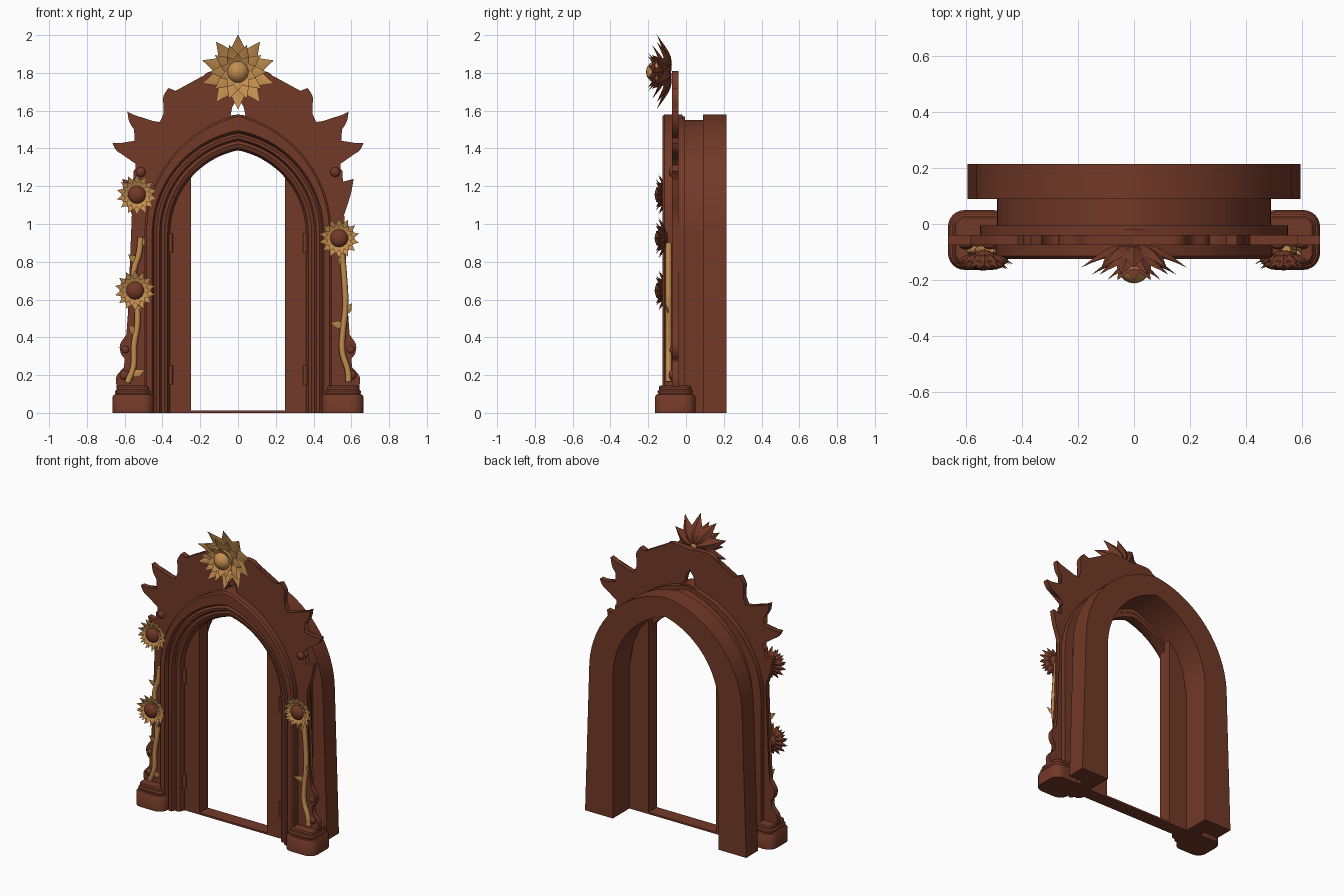
import bpy, bmesh, math
from mathutils import Vector

if "Cube" in bpy.data.objects:
    bpy.data.objects.remove(bpy.data.objects["Cube"])


def material(name, rgb):
    m = bpy.data.materials.new(name)
    m.diffuse_color = (*rgb, 1)
    m.use_nodes = True
    m.node_tree.nodes["Principled BSDF"].inputs["Base Color"].default_value = m.diffuse_color
    return m


BROWN = material("red_brown_wood", (0.17, 0.041, 0.021))
GOLD = material("golden_wood", (0.55, 0.27, 0.08))


def finish(name, bm, mats=(BROWN,), mirror=False, angle=35):
    bmesh.ops.recalc_face_normals(bm, faces=bm.faces)
    me = bpy.data.meshes.new(name)
    bm.to_mesh(me)
    bm.free()
    for m in mats:
        me.materials.append(m)
    ob = bpy.data.objects.new(name, me)
    bpy.context.collection.objects.link(ob)
    bpy.ops.object.select_all(action='DESELECT')
    bpy.context.view_layer.objects.active = ob
    ob.select_set(True)
    bpy.ops.object.shade_smooth_by_angle(angle=math.radians(angle))
    if mirror:
        md = ob.modifiers.new("mirror", 'MIRROR')
        md.use_mirror_merge = False
    return ob


def arch_line(w, apex, foot, spring=0.95, n=18):
    """Pointed arch: legs of half width w (plus foot at the floor) and two arcs."""
    h = apex - spring
    r = (w * w + h * h) / (2 * w)
    c = w - r
    end = math.acos(-c / r)
    half = [(w + foot, 0.0)]
    half += [(c + r * math.cos(end * i / n), spring + r * math.sin(end * i / n)) for i in range(n)]
    return half + [(0.0, apex)] + [(-x, z) for x, z in reversed(half)]


def arch(name, profile):
    """Closed profile of (half width, apex height, y, foot) swept along the arch."""
    bm = bmesh.new()
    rings = [[bm.verts.new((x, y, z)) for x, z in arch_line(w, a, f)] for w, a, y, f in profile]
    for k, ra in enumerate(rings):
        rb = rings[(k + 1) % len(rings)]
        for i in range(len(ra) - 1):
            bm.faces.new((ra[i], ra[i + 1], rb[i + 1], rb[i]))
    for e in (0, -1):
        bm.faces.new([r[e] for r in rings])
    return finish(name, bm, angle=28)


def prism(name, pts, y0, y1):
    bm = bmesh.new()
    a = [bm.verts.new((x, y0, z)) for x, z in pts]
    b = [bm.verts.new((x, y1, z)) for x, z in pts]
    n = len(pts)
    for i in range(n):
        bm.faces.new((a[i], a[(i + 1) % n], b[(i + 1) % n], b[i]))
    caps = [bm.faces.new(a), bm.faces.new(b)]
    bmesh.ops.triangulate(bm, faces=caps, ngon_method='EAR_CLIP')
    return finish(name, bm, mirror=True)


def smooth_outline(pts, steps=4):
    """Hermite smoothing that keeps sharp turns as corners."""
    p = [Vector(q) for q in pts]
    n = len(p)
    tang = []
    for i in range(n):
        d0, d1 = p[i] - p[i - 1], p[(i + 1) % n] - p[i]
        sharp = d0.angle(d1) > math.radians(72)
        tang.append(Vector((0, 0)) if sharp else (d0.normalized() + d1.normalized()).normalized())
    out = []
    for i in range(n):
        a, b = p[i], p[(i + 1) % n]
        ln = (b - a).length
        for s in range(steps):
            t = s / steps
            q = (a * (2 * t**3 - 3 * t**2 + 1) + tang[i] * ln * (t**3 - 2 * t**2 + t)
                 + b * (3 * t**2 - 2 * t**3) + tang[(i + 1) % n] * ln * (t**3 - t**2))
            out.append((max(q.x, 0), q.y))
    return out


# Arched frame, back to front
arch("back_frame", [(.565, 1.58, .09, .03), (.565, 1.58, .215, .03), (.39, 1.45, .215, 0), (.39, 1.45, .09, 0)])
arch("frame_neck", [(.49, 1.55, -.01, 0), (.49, 1.55, .095, 0), (.39, 1.45, .095, 0), (.39, 1.45, -.01, 0)])
arch("backing_board", [(.55, 1.57, -.04, 0), (.55, 1.57, -.005, 0), (.38, 1.42, -.005, 0), (.38, 1.42, -.04, 0)])
arch("front_moulding", [(.495, 1.58, -.02, 0), (.495, 1.58, -.115, 0), (.485, 1.57, -.125, 0),
                        (.455, 1.495, -.125, 0), (.445, 1.48, -.10, 0), (.432, 1.468, -.112, 0),
                        (.415, 1.45, -.108, 0), (.405, 1.44, -.085, 0), (.39, 1.425, -.09, 0),
                        (.372, 1.402, -.08, 0), (.36, 1.39, -.055, 0), (.36, 1.39, -.005, 0)])

# Inner jamb panels, hinges and threshold
prism("jamb_panel", [(.25, 0), (.39, 0), (.39, .95), (.36, 1.12), (.31, 1.225), (.25, 1.30)], -.05, .04)
bm = bmesh.new()
bmesh.ops.create_cube(bm, size=1)
for v in bm.verts:
    v.co = (v.co.x * .56, v.co.y * .09 - .005, (v.co.z + .5) * .012)
finish("threshold", bm)
bm = bmesh.new()
for z in (.2, .9):
    r = bmesh.ops.create_cone(bm, cap_ends=True, segments=12, radius1=.012, radius2=.012, depth=.1)
    bmesh.ops.translate(bm, verts=r["verts"], vec=(.357, -.055, z))
finish("hinge", bm, mirror=True)

# Carved crest and side scroll board
board = [(0, 1.80), (.08, 1.81), (.167, 1.80), (.21, 1.735), (.262, 1.70), (.267, 1.64), (.235, 1.61),
         (.245, 1.585), (.29, 1.585), (.335, 1.63), (.348, 1.68), (.33, 1.705), (.368, 1.72), (.397, 1.67),
         (.39, 1.60), (.415, 1.54), (.50, 1.555), (.585, 1.595), (.575, 1.54), (.54, 1.49), (.50, 1.455),
         (.565, 1.43), (.665, 1.43), (.64, 1.385), (.565, 1.36), (.505, 1.345), (.475, 1.315), (.50, 1.29),
         (.53, 1.31), (.553, 1.28), (.53, 1.25), (.515, 1.215), (.612, 1.238), (.595, 1.15), (.562, 1.05),
         (.555, .9), (.56, .7), (.57, .5), (.587, .42), (.625, .36), (.618, .31), (.588, .27), (.605, .24),
         (.645, .19), (.64, .13), (.46, .13), (.46, .95), (.42, 1.17), (.33, 1.35), (.18, 1.49),
         (.045, 1.565), (.03, 1.62), (0, 1.67)]
prism("carved_board", smooth_outline(board), -.075, -.04)

# Column bases: stacked rounded rectangles
bm = bmesh.new()
rings = []
for inset, z in ((0, 0), (0, .085), (.008, .097), (.018, .1), (.014, .108), (.014, .116),
                 (.022, .124), (.022, .138), (.028, .145)):
    ring = []
    for q in range(4):
        sx, sy = ((1, 1), (-1, 1), (-1, -1), (1, -1))[q]
        for k in range(7):
            a = math.pi / 2 * (q + k / 6)
            rad = .06 - inset
            ring.append(bm.verts.new((.555 + sx * .05 + rad * math.cos(a),
                                      -.057 + sy * .047 + rad * math.sin(a), z)))
    rings.append(ring)
for ra, rb in zip(rings, rings[1:]):
    for i in range(len(ra)):
        j = (i + 1) % len(ra)
        bm.faces.new((ra[i], ra[j], rb[j], rb[i]))
bm.faces.new(rings[0])
bm.faces.new(rings[-1])
finish("column_base", bm, mirror=True)


def petal(bm, cx, cz, ang, r0, r1, hw, y0, y1, back=0):
    """Ridged petal or leaf; front faces gold (0), rear faces material 'back'."""
    u = Vector((math.cos(ang), 0, math.sin(ang)))
    s = Vector((-u.z, 0, u.x))
    loops = []
    for i, wd in enumerate((.55, .85, 1, .9, .6, .3, .02)):
        t = i / 6
        c = Vector((cx, y0 + (y1 - y0) * t**1.5, cz)) + u * (r0 + (r1 - r0) * t)
        e = hw * wd
        loops.append([bm.verts.new(c + o) for o in
                      (s * e, Vector((0, -.2 * e, 0)), s * -e, Vector((0, .45 * e, 0)))])
    for a, b in zip(loops, loops[1:]):
        for k in range(4):
            f = bm.faces.new((a[k], a[(k + 1) % 4], b[(k + 1) % 4], b[k]))
            f.material_index = 0 if k < 2 else back
    bm.faces.new(loops[0])
    bm.faces.new(loops[-1])


def flower(name, cx, cz, layers, disc, disc_mat):
    bm = bmesh.new()
    for n, r0, r1, hw, y0, y1, phase in layers:
        for i in range(n):
            petal(bm, cx, cz, math.pi / 2 + (i + phase) * math.tau / n, r0, r1, hw, y0, y1, 1)
    rad, yc, depth = disc
    verts = bmesh.ops.create_uvsphere(bm, u_segments=20, v_segments=12, radius=1)["verts"]
    for v in verts:
        v.co = (cx + v.co.x * rad, yc + v.co.y * depth, cz + v.co.z * rad)
        for f in v.link_faces:
            f.material_index = disc_mat
    return finish(name, bm, (GOLD, BROWN))


# Crest flower and three side flowers
flower("crest_flower", 0, 1.805, [(10, .02, .197, .05, -.09, -.155, 0), (10, .02, .15, .038, -.125, -.18, .5),
                                  (10, .02, .1, .03, -.155, -.2, 0)], (.062, -.145, .067), 0)
for label, x, z in (("upper_left", -.535, 1.155), ("lower_left", -.545, .648), ("right", .535, .925)):
    flower(label + "_flower", x, z, [(14, .03, .107, .022, -.115, -.145, 0), (14, .03, .085, .018, -.135, -.16, .5)],
           (.05, -.13, .036), 1)


def stem(name, pts, leaves):
    cu = bpy.data.curves.new(name, 'CURVE')
    cu.dimensions = '3D'
    cu.bevel_depth, cu.bevel_resolution, cu.resolution_u, cu.use_fill_caps = .016, 2, 6, True
    sp = cu.splines.new('BEZIER')
    sp.bezier_points.add(len(pts) - 1)
    for b, (x, z) in zip(sp.bezier_points, pts):
        b.co = (x, -.092, z)
        b.handle_left_type = b.handle_right_type = 'AUTO'
    cu.materials.append(GOLD)
    ob = bpy.data.objects.new(name, cu)
    bpy.context.collection.objects.link(ob)
    bpy.ops.object.select_all(action='DESELECT')
    bpy.context.view_layer.objects.active = ob
    ob.select_set(True)
    bpy.ops.object.convert(target='MESH')
    bm = bmesh.new()
    for x, z, deg, ln in leaves:
        petal(bm, x, z, math.radians(deg), 0, ln, .02, -.095, -.115)
    finish(name + "_leaves", bm, (GOLD,))


# Stems with leaves
stem("lower_left_stem", [(-.585, .16), (-.555, .24), (-.55, .36), (-.532, .48), (-.54, .64)],
     [(-.555, .2, 25, .07), (-.54, .42, 130, .06), (-.54, .53, 60, .05)])
stem("upper_left_stem", [(-.55, .68), (-.55, .76), (-.525, .84), (-.515, .93)],
     [(-.515, .9, 20, .055), (-.535, .8, 140, .06)])
stem("right_stem", [(.585, .165), (.582, .22), (.553, .32), (.556, .44), (.568, .55), (.562, .72), (.545, .9)],
     [(.555, .46, 165, .07), (.568, .53, 55, .06), (.56, .78, 120, .06)])

# Small relief scrolls beside the arch
bm = bmesh.new()
for x, z, r in ((.515, 1.275, .026), (.60, .2, .026), (.597, .335, .02)):
    v = bmesh.ops.create_uvsphere(bm, u_segments=14, v_segments=8, radius=r)["verts"]
    for q in v:
        q.co = (q.co.x + x, q.co.y * .7 - .073, q.co.z + z)
finish("relief_bosses", bm, mirror=True)
